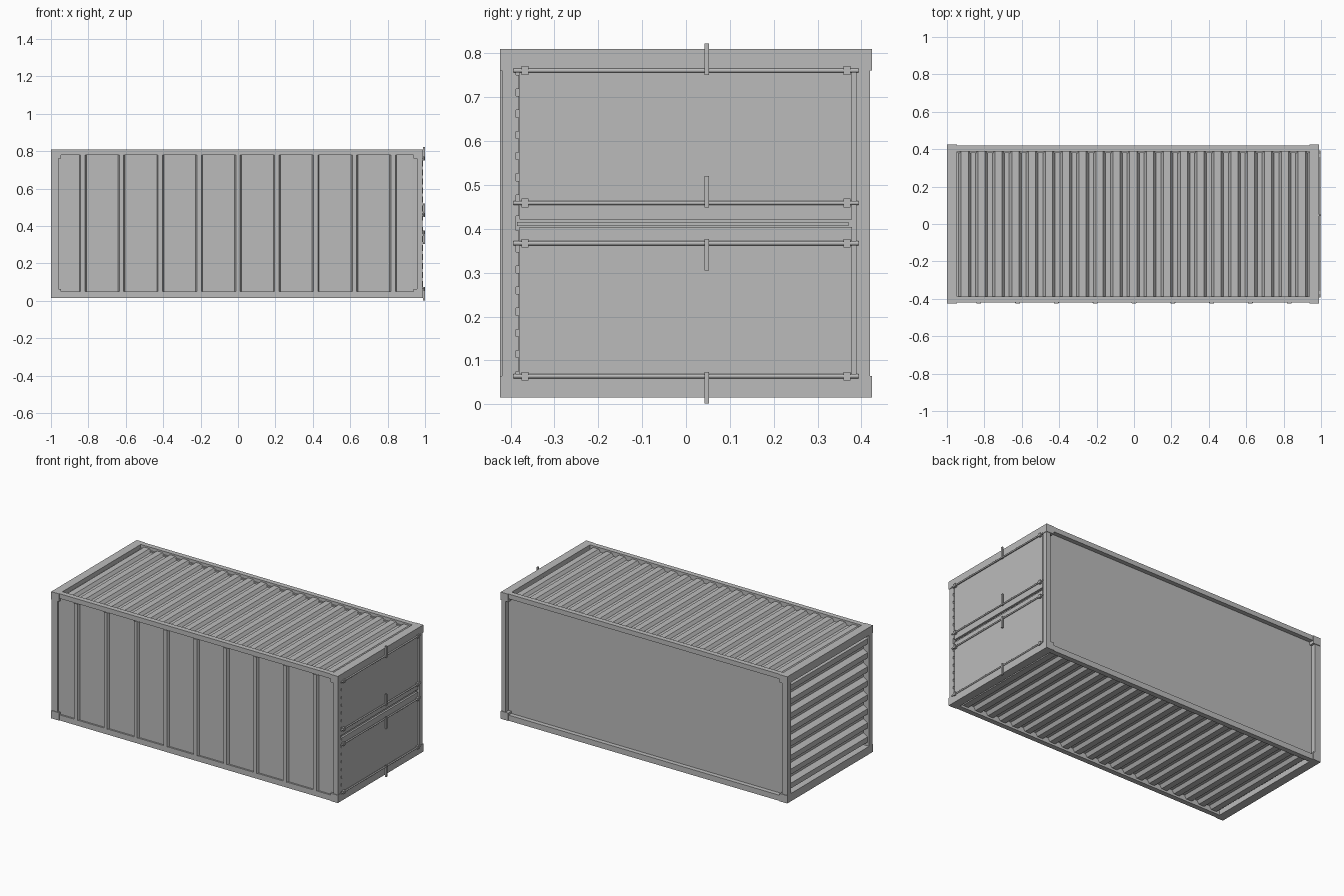
import bpy, bmesh
from mathutils import Vector

cube = bpy.data.objects.get("Cube")
if cube:
    bpy.data.objects.remove(cube, do_unlink=True)

steel = bpy.data.materials.new("grey_steel")
steel.use_nodes = True
GREY = (0.5, 0.5, 0.5, 1)
steel.diffuse_color = GREY
steel.node_tree.nodes["Principled BSDF"].inputs["Base Color"].default_value = GREY

X0, X1, Y, Z0, Z1 = -1.0, 0.99, 0.42, 0.015, 0.81


def finish(name, bm):
    mesh = bpy.data.meshes.new(name)
    bm.to_mesh(mesh)
    bm.free()
    mesh.materials.append(steel)
    obj = bpy.data.objects.new(name, mesh)
    bpy.context.collection.objects.link(obj)
    return obj


def box(name, x, y, z):
    """Box from a (low, high) pair on each axis."""
    bm = bmesh.new()
    bmesh.ops.create_cube(bm, size=1)
    for v in bm.verts:
        v.co = Vector([(p[0] + p[1]) / 2 + c * (p[1] - p[0]) for c, p in zip(v.co, (x, y, z))])
    return finish(name, bm)


def rod(name, x, z, y0, y1, radius):
    """Round bar along y."""
    bm = bmesh.new()
    bmesh.ops.create_cone(bm, cap_ends=True, segments=12, radius1=radius, radius2=radius, depth=y1 - y0)
    for v in bm.verts:
        v.co = Vector((x + v.co.x, (y0 + y1) / 2 + v.co.z, z + v.co.y))
    obj = finish(name, bm)
    for p in obj.data.polygons:
        p.use_smooth = len(p.vertices) == 4


def corrugated(name, start, end, count, widths, place):
    """Sheet of trapezoid ribs; place(along, raised, side) gives the point.
    widths holds rib base and rib crest as fractions of the pitch."""
    pitch = (end - start) / count
    base, crest = (w / 2 for w in widths)
    profile = [(start, 0)]
    for i in range(count):
        c = start + pitch * (i + 0.5)
        profile += [(c - base * pitch, 0), (c - crest * pitch, 1), (c + crest * pitch, 1), (c + base * pitch, 0)]
    profile.append((end, 0))
    bm = bmesh.new()
    rows = [[bm.verts.new(place(a, r, s)) for a, r in profile] for s in (0, 1)]
    for i in range(len(profile) - 1):
        bm.faces.new((rows[0][i], rows[0][i + 1], rows[1][i + 1], rows[1][i]))
    obj = finish(name, bm)
    skin = obj.modifiers.new("thickness", "SOLIDIFY")
    skin.thickness = 0.004
    skin.offset = 0


# Frame: corner posts, long rails, end rails and corner blocks
for sy, side in ((-1, "front"), (1, "back")):
    ys = sorted((sy * Y, sy * 0.388))
    for end, xs in (("plain_end", (X0, -0.96)), ("door_end", (0.958, X1 - 0.003))):
        box(f"{side}_{end}_post", xs, ys, (Z0, Z1))
    for level, zs in (("bottom", (Z0, 0.05)), ("top", (0.78, Z1))):
        box(f"{side}_{level}_rail", (X0, X1), ys, zs)
    for end, xs in (("plain_end", (X0, -0.947)), ("door_end", (0.938, X1))):
        for level, zs in (("bottom", (Z0, 0.064)), ("top", (0.761, Z1))):
            box(f"{side}_{end}_{level}_corner", xs, sorted((sy * (Y + 0.004), sy * 0.385)), zs)
for end, xs in (("plain_end", (X0, -0.947)), ("door_end", (0.938, X1))):
    for level, zs in (("bottom", (Z0, 0.064)), ("top", (0.761, Z1))):
        box(f"{end}_{level}_rail", xs, (-Y, Y), zs)

# Walls: ribbed front, flat back, horizontally ribbed plain end
PITCH = 0.2075
corrugated("front_wall", -4.5 * PITCH, 4.5 * PITCH, 9, (0.17, 0.1),
           lambda a, r, s: (a, -0.408 - 0.015 * r, 0.05 + 0.73 * s))
for name, xs in (("front_wall_plain_edge", (X0 + 0.03, -0.93)), ("front_wall_door_edge", (0.93, 0.97))):
    box(name, xs, (-0.41, -0.4), (0.05, 0.78))
box("back_wall", (-0.97, 0.97), (0.38, 0.392), (0.04, 0.79))
corrugated("plain_end_wall", 0.06, 0.765, 8, (0.75, 0.35),
           lambda a, r, s: (-0.958 - 0.03 * r, -0.39 + 0.78 * s, a))

# Roof and floor sheets
corrugated("roof", -0.95, 0.942, 21, (0.7, 0.4),
           lambda a, r, s: (a, -0.39 + 0.78 * s, 0.78 + 0.018 * r))
corrugated("floor", -0.95, 0.942, 21, (0.7, 0.4),
           lambda a, r, s: (a, -0.39 + 0.78 * s, 0.05 - 0.02 * r))

# Doors: two stacked leaves with a recessed plate behind
box("door_backing", (0.95, 0.968), (-0.39, 0.39), (0.05, 0.77))
box("door_sill", (0.96, 0.976), (-0.385, 0.37), (0.407, 0.416))
for leaf, zs in (("lower", (0.066, 0.404)), ("upper", (0.421, 0.759))):
    box(f"{leaf}_door", (0.96, 0.984), (-0.38, 0.379), zs)
    # Hinge knuckles down one edge
    step = (zs[1] - zs[0]) / 7
    for i in range(7):
        z = zs[0] + step * (i + 0.5)
        box(f"{leaf}_hinge_{i + 1}", (0.966, 0.988), (-0.388, -0.381), (z - 0.016, z + 0.016))

# Locking bars with brackets and handles
for i, (z, up) in enumerate(((0.064, -1), (0.367, -1), (0.459, 1), (0.761, 1)), 1):
    rod(f"locking_bar_{i}", 0.991, z, -0.393, 0.393, 0.005)
    for sy, side in ((-1, "front"), (1, "back")):
        box(f"{side}_bar_bracket_{i}", (0.98, 0.998), (sy * 0.367 - 0.008, sy * 0.367 + 0.008), (z - 0.01, z + 0.01))
    box(f"bar_handle_{i}", (0.99, 1.0), (0.042, 0.052), sorted((z - up * 0.01, z + up * 0.062)))
